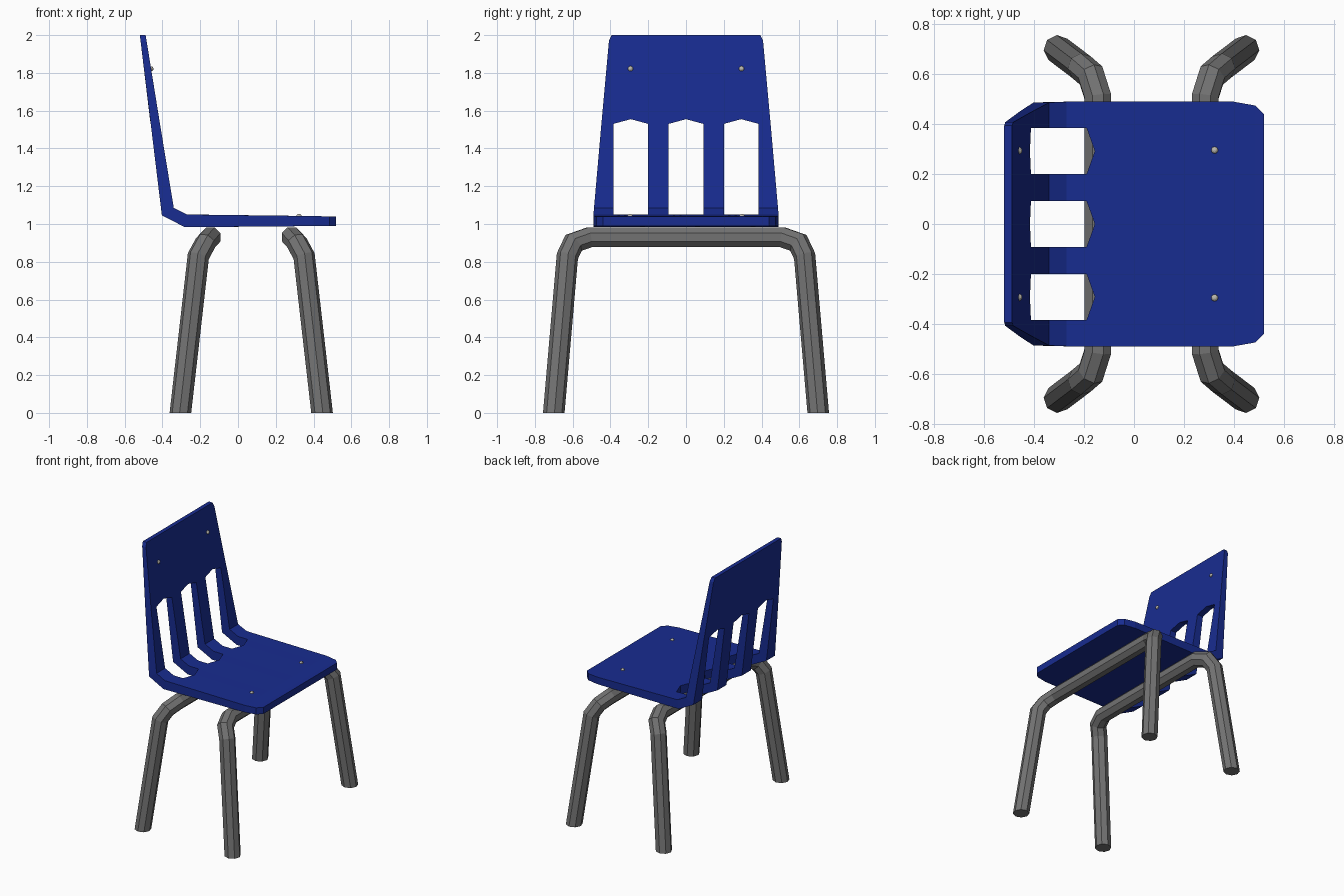
import bpy, bmesh, math
from mathutils import Vector, Matrix

if "Cube" in bpy.data.objects:
    bpy.data.objects.remove(bpy.data.objects["Cube"])


def material(name, rgb):
    m = bpy.data.materials.new(name)
    m.diffuse_color = (*rgb, 1)
    m.use_nodes = True
    m.node_tree.nodes["Principled BSDF"].inputs["Base Color"].default_value = m.diffuse_color
    return m


BLUE = material("blue plastic", (0.009, 0.025, 0.28))
STEEL = material("dark steel", (0.17, 0.17, 0.17))
RIVET = material("rivet metal", (0.5, 0.48, 0.42))


def finish(bm, name, mat):
    bmesh.ops.remove_doubles(bm, verts=bm.verts, dist=1e-5)
    bmesh.ops.recalc_face_normals(bm, faces=bm.faces)
    me = bpy.data.meshes.new(name)
    bm.to_mesh(me)
    bm.free()
    me.materials.append(mat)
    ob = bpy.data.objects.new(name, me)
    bpy.context.collection.objects.link(ob)
    return ob


# Seat and back shell: stations run from the front edge to the top of the back
# (upper x, upper z, lower x, lower z, half width, slot peak dx, slot peak dz)
stations = [
    (0.52, 1.04, 0.52, 0.99, 0.44, 0, 0),
    (0.485, 1.04, 0.485, 0.99, 0.475, 0, 0),
    (0.40, 1.042, 0.40, 0.989, 0.49, 0, 0),
    (-0.19, 1.049, -0.19, 0.984, 0.49, 0.033, 0),
    (-0.27, 1.05, -0.28, 0.983, 0.49, 0, 0),
    (-0.34, 1.085, -0.403, 1.045, 0.487, 0, 0),
    (-0.413, 1.53, -0.462, 1.53, 0.448, -0.004, 0.025),
    (-0.484, 1.97, -0.516, 1.97, 0.408, 0, 0),
    (-0.489, 2.0, -0.52, 2.0, 0.394, 0, 0),
]
inner_cols = [-0.385, -0.292, -0.2, -0.092, 0, 0.092, 0.2, 0.292, 0.385]
peak_cols = (2, 5, 8)
slot_cells = (1, 2, 4, 5, 7, 8)
slot_rows = (3, 4, 5)

bm = bmesh.new()
top, bottom = [], []
for ux, uz, lx, lz, hw, dx, dz in stations:
    ys = [-hw] + inner_cols + [hw]
    for grid, x, z in ((top, ux, uz), (bottom, lx, lz)):
        grid.append([bm.verts.new((x + dx * (j in peak_cols), y, z + dz * (j in peak_cols)))
                     for j, y in enumerate(ys)])
pair = {}
for row_t, row_b in zip(top, bottom):
    pair.update(zip(row_t, row_b))
for i in range(len(stations) - 1):
    for j in range(len(inner_cols) + 1):
        if i in slot_rows and j in slot_cells:
            continue
        quad = [top[i][j], top[i + 1][j], top[i + 1][j + 1], top[i][j + 1]]
        bm.faces.new(quad)
        bm.faces.new([pair[v] for v in reversed(quad)])
# walls around the rim and the slots
upper = set(pair)
rim = [e for e in bm.edges if e.is_boundary and e.verts[0] in upper]
for e in rim:
    a, b = e.verts
    bm.faces.new((a, b, pair[b], pair[a]))
bmesh.ops.delete(bm, geom=[v for v in bm.verts if not v.link_faces], context='VERTS')
finish(bm, "seat_and_back", BLUE)


# Leg frames: an octagonal tube mitred along its path and cut flat on the floor
def leg_frame(name, side):
    mid = 0.07
    path = [Vector((mid + side * dx, y, z)) for dx, y, z in
            ((0.215, 0, 0.93), (0.215, 0.51, 0.93), (0.242, 0.595, 0.90),
             (0.28, 0.628, 0.83), (0.375, 0.70, 0))]
    dirs = [(b - a).normalized() for a, b in zip(path, path[1:])]
    normals = [(a + b).normalized() for a, b in zip(dirs, dirs[1:])] + [Vector((0, 0, 1))]
    ring = [path[0] + Vector((0.057 * math.cos(a), 0, 0.057 * math.sin(a)))
            for a in (math.pi / 8 + k * math.pi / 4 for k in range(8))]
    rings = [ring]
    for d, n, p in zip(dirs, normals, path[1:]):
        ring = [v + d * ((p - v).dot(n) / d.dot(n)) for v in ring]
        rings.append(ring)
    bm = bmesh.new()
    for s in (1, -1):
        vs = [[bm.verts.new((v.x, s * v.y, v.z)) for v in r] for r in rings]
        for r0, r1 in zip(vs, vs[1:]):
            for k in range(8):
                n = (k + 1) % 8
                bm.faces.new((r0[k], r0[n], r1[n], r1[k]))
        bm.faces.new(vs[-1])
    finish(bm, name, STEEL)


leg_frame("front_leg_frame", 1)
leg_frame("rear_leg_frame", -1)


# Rivets: small domes on the seat front and on the inside of the back
def rivet(name, loc, tilt):
    bm = bmesh.new()
    mat = Matrix.Translation(loc) @ Matrix.Rotation(tilt, 4, 'Y') @ Matrix.Diagonal((1, 1, 0.8, 1))
    bmesh.ops.create_uvsphere(bm, u_segments=10, v_segments=6, radius=0.014, matrix=mat)
    finish(bm, name, RIVET)


for s, label in ((1, "far"), (-1, "near")):
    rivet(f"seat_rivet_{label}", (0.323, 0.296 * s, 1.043), 0)
    rivet(f"back_rivet_{label}", (-0.459, 0.294 * s, 1.822), math.radians(81))
